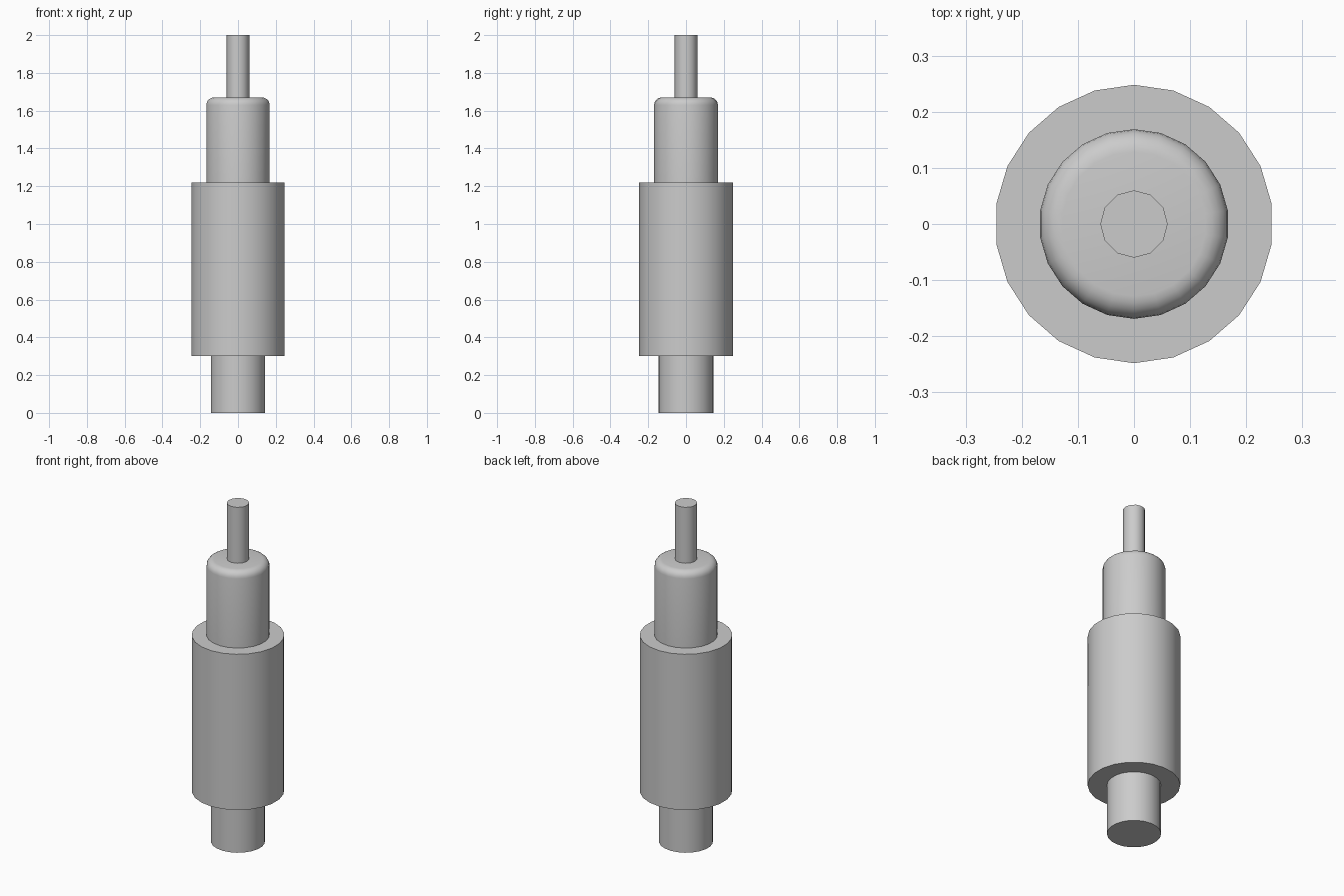
import bpy
import math

old = bpy.data.objects.get("Cube")
if old:
    bpy.data.objects.remove(old, do_unlink=True)

# Single plain grey
grey = bpy.data.materials.new("light_grey")
grey.use_nodes = True
colour = (0.6, 0.6, 0.6, 1)
grey.diffuse_color = colour
grey.node_tree.nodes["Principled BSDF"].inputs["Base Color"].default_value = colour


def cylinder(name, radius, bottom, top, sides=22, round_top=0):
    """Upright capped cylinder, optionally with a rounded top rim."""
    bpy.ops.mesh.primitive_cylinder_add(
        vertices=sides, radius=radius, depth=top - bottom,
        location=(0, 0, (bottom + top) / 2))
    obj = bpy.context.object
    obj.name = name
    obj.data.materials.append(grey)
    if round_top:
        weights = obj.data.attributes.new("bevel_weight_edge", "FLOAT", "EDGE")
        for edge in obj.data.edges:
            if all(obj.data.vertices[v].co.z > 0 for v in edge.vertices):
                weights.data[edge.index].value = 1
        bevel = obj.modifiers.new("rounded_rim", "BEVEL")
        bevel.limit_method = "WEIGHT"
        bevel.width = round_top
        bevel.segments = 5
        bpy.ops.object.modifier_apply(modifier=bevel.name)
    bpy.ops.object.shade_smooth_by_angle(angle=math.radians(35))
    return obj


# Stacked parts from the base upward
cylinder("lower_plug", 0.145, 0, 0.3)
cylinder("main_barrel", 0.248, 0.3, 1.22)
cylinder("rounded_collar", 0.169, 1.22, 1.67, round_top=0.04)
cylinder("tip_pin", 0.06, 1.67, 2, sides=12)
